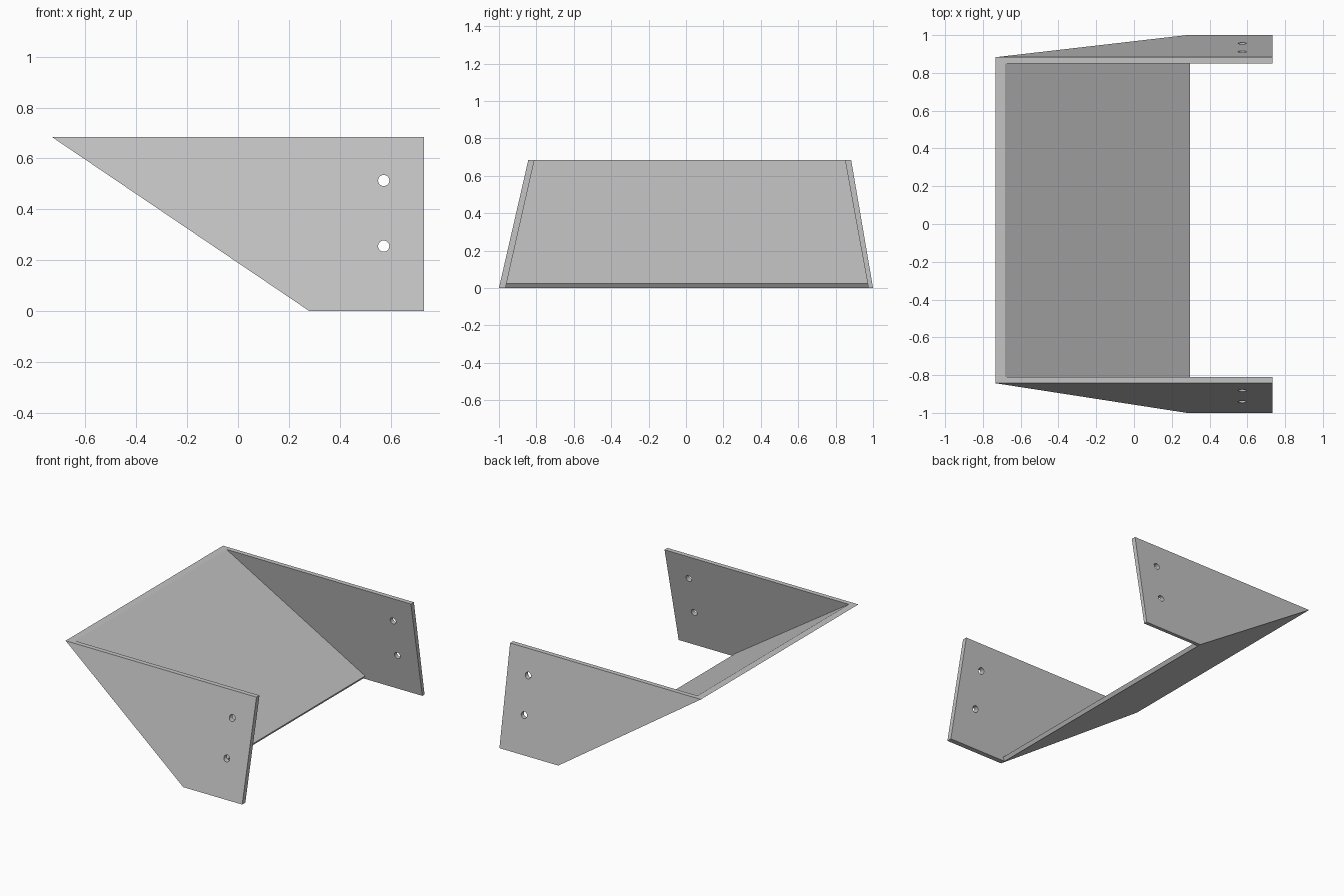
import bpy
import bmesh

cube = bpy.data.objects.get("Cube")
if cube:
    bpy.data.objects.remove(cube, do_unlink=True)

HEIGHT = 0.685
# y of each tilted surface at the bottom and at the top
FRONT_OUTER, FRONT_INNER = (-1.0, -0.965), (-0.843, -0.81)
FRONT_OUTER, FRONT_INNER = (-1.0, -0.843), (-0.965, -0.81)
BACK_INNER, BACK_OUTER = (0.975, 0.85), (1.0, 0.883)

grey = bpy.data.materials.new("plain_grey")
grey.use_nodes = True
colour = (0.55, 0.55, 0.55, 1)
grey.diffuse_color = colour
grey.node_tree.nodes["Principled BSDF"].inputs["Base Color"].default_value = colour


def tilted_prism(name, outline, near, far):
    """Stretch an x-z outline between two tilted planes."""
    bm = bmesh.new()
    rings = []
    for low, high in (near, far):
        rings.append([bm.verts.new((x, low + (high - low) * z / HEIGHT, z))
                      for x, z in outline])
    a, b = rings
    bm.faces.new(a)
    bm.faces.new(b[::-1])
    for i in range(len(outline)):
        j = (i + 1) % len(outline)
        bm.faces.new((a[j], a[i], b[i], b[j]))
    bmesh.ops.recalc_face_normals(bm, faces=bm.faces)
    mesh = bpy.data.meshes.new(name)
    bm.to_mesh(mesh)
    bm.free()
    mesh.materials.append(grey)
    obj = bpy.data.objects.new(name, mesh)
    bpy.context.collection.objects.link(obj)
    return obj


# Side plates and the sloping panel between them
side = [(-0.733, HEIGHT), (0.28, 0), (0.732, 0), (0.732, HEIGHT)]
panel = [(-0.733, HEIGHT), (0.28, 0), (0.296, 0.023), (-0.683, HEIGHT)]
front_plate = tilted_prism("front_side_plate", side, FRONT_OUTER, FRONT_INNER)
back_plate = tilted_prism("back_side_plate", side, BACK_INNER, BACK_OUTER)
tilted_prism("sloping_panel", panel, FRONT_INNER, BACK_INNER)

# Bolt holes through both side plates
for number, z in enumerate((0.255, 0.513)):
    bpy.ops.mesh.primitive_cylinder_add(vertices=32, radius=0.022, depth=3,
                                        location=(0.573, 0, z),
                                        rotation=(1.570796, 0, 0))
    cutter = bpy.context.object
    cutter.name = f"hole_cutter_{number + 1}"
    cutter.data.materials.append(grey)
    for plate in (front_plate, back_plate):
        cut = plate.modifiers.new("bolt_hole", 'BOOLEAN')
        cut.operation = 'DIFFERENCE'
        cut.solver = 'EXACT'
        cut.object = cutter
    cutter.hide_render = True
    cutter.hide_viewport = True
